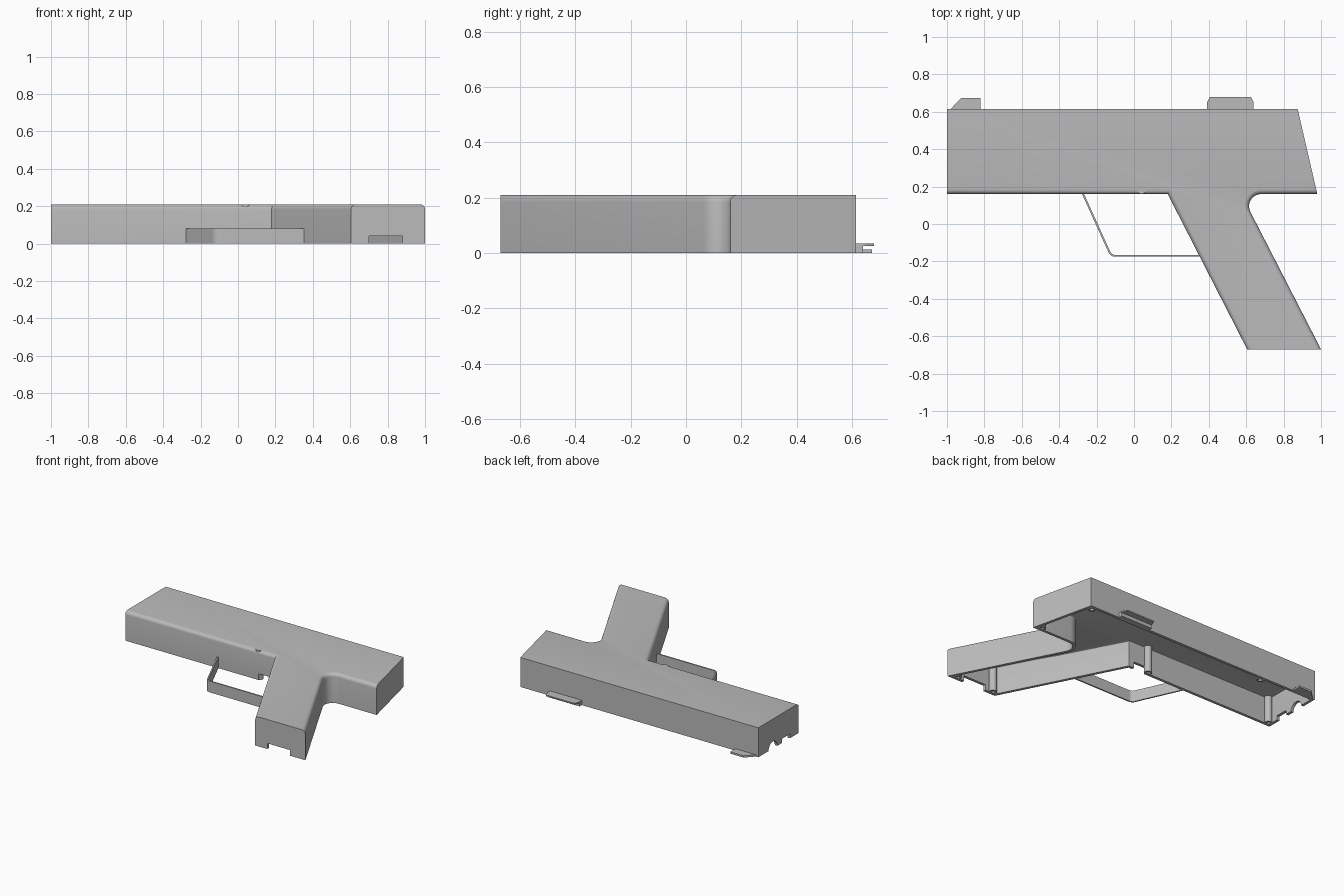
import bpy, bmesh, math

cube = bpy.data.objects.get("Cube")
if cube:
    bpy.data.objects.remove(cube, do_unlink=True)

grey = bpy.data.materials.new("plain_grey")
grey.use_nodes = True
grey.diffuse_color = (0.5, 0.5, 0.5, 1)
grey.node_tree.nodes["Principled BSDF"].inputs["Base Color"].default_value = (0.5, 0.5, 0.5, 1)

HEIGHT = 0.21
WALL = 0.02
BASE_Y, TOP_Y, GRIP_Y = 0.16, 0.615, -0.67


def finish(bm, name, smooth=False):
    bmesh.ops.recalc_face_normals(bm, faces=bm.faces)
    mesh = bpy.data.meshes.new(name)
    bm.to_mesh(mesh)
    bm.free()
    obj = bpy.data.objects.new(name, mesh)
    bpy.context.collection.objects.link(obj)
    mesh.materials.append(grey)
    if smooth:
        activate(obj)
        bpy.ops.object.shade_smooth_by_angle(angle=math.radians(35))
    return obj


def activate(obj):
    bpy.ops.object.select_all(action='DESELECT')
    obj.select_set(True)
    bpy.context.view_layer.objects.active = obj


def prism(name, outline, z0, z1):
    """Extrude a flat outline between two heights."""
    bm = bmesh.new()
    face = bm.faces.new([bm.verts.new((x, y, z0)) for x, y in outline])
    geom = bmesh.ops.extrude_face_region(bm, geom=[face])["geom"]
    verts = [g for g in geom if isinstance(g, bmesh.types.BMVert)]
    bmesh.ops.translate(bm, verts=verts, vec=(0, 0, z1 - z0))
    return finish(bm, name)


def block(name, x0, x1, y0, y1, z0, z1):
    return prism(name, [(x0, y0), (x1, y0), (x1, y1), (x0, y1)], z0, z1)


def arc(cx, cy, r, start, end, steps):
    angles = [math.radians(start + (end - start) * i / steps) for i in range(steps + 1)]
    return [(cx + r * math.cos(a), cy + r * math.sin(a)) for a in angles]


# Hollow half shell: body and grip in one outline, open underneath
outline = [(-1, TOP_Y), (0.875, TOP_Y), (0.98, BASE_Y)]
outline += arc(0.68, 0.095, 0.065, 90, 207, 10)
outline += [(1, GRIP_Y), (0.605, GRIP_Y), (0.18, BASE_Y), (-1, BASE_Y)]

bm = bmesh.new()
roof = bm.faces.new([bm.verts.new((x, y, HEIGHT)) for x, y in outline])
rim = list(roof.edges)
geom = bmesh.ops.extrude_edge_only(bm, edges=rim)["geom"]
low = [g for g in geom if isinstance(g, bmesh.types.BMVert)]
bmesh.ops.translate(bm, verts=low, vec=(0, 0, -HEIGHT))


def rounded(edge):
    a, b = [v.co for v in edge.verts]
    on_end = abs(a.y - GRIP_Y) + abs(b.y - GRIP_Y) < 0.01
    return max(a.y, b.y) < BASE_Y + 0.01 and not on_end


bmesh.ops.bevel(bm, geom=[e for e in rim if rounded(e)], offset=0.025,
                segments=5, profile=0.5, affect='EDGES')
shell = finish(bm, "half_shell")
activate(shell)
if max(shell.data.polygons, key=lambda p: p.area).normal.z < 0:
    shell.data.flip_normals()
solid = shell.modifiers.new("wall", 'SOLIDIFY')
solid.thickness = WALL
solid.offset = -1
solid.use_even_offset = True
bpy.ops.object.modifier_apply(modifier="wall")

# Notches in the rim: grip end, trigger slot and muzzle
cutters = [
    block("grip_cutter", 0.70, 0.88, -0.72, -0.64, -0.05, 0.04),
    block("trigger_cutter", 0.05, 0.15, 0.12, 0.185, -0.05, 0.045),
    block("muzzle_cutter", -1.05, -0.96, 0.26, 0.35, -0.05, 0.03),
]
bm = bmesh.new()
bmesh.ops.create_cone(bm, cap_ends=True, segments=24, radius1=0.05, radius2=0.05, depth=0.1)
bore = finish(bm, "bore_cutter")
bore.rotation_euler.y = math.pi / 2
bore.location = (-1, 0.45, 0)
cutters.append(bore)
bpy.context.view_layer.update()
for cutter in cutters:
    cutter.hide_render = True
    activate(shell)
    cut = shell.modifiers.new("notch", 'BOOLEAN')
    cut.operation = 'DIFFERENCE'
    cut.solver = 'EXACT'
    cut.object = cutter
    bpy.ops.object.modifier_apply(modifier="notch")
    bpy.data.objects.remove(cutter, do_unlink=True)
bpy.ops.object.shade_smooth_by_angle(angle=math.radians(35))

# Screw bosses: posts with a blind hole in the lower end
bosses = [(0.84, 0.58), (0.93, 0.19), (0.645, -0.64), (0.94, -0.64),
          (0.04, 0.187), (-0.57, 0.58), (-0.965, 0.19)]
for i, (x, y) in enumerate(bosses):
    top = HEIGHT - 0.001 if x == 0.04 else HEIGHT - 0.012
    bm = bmesh.new()
    bmesh.ops.create_cone(bm, cap_ends=True, segments=20, radius1=0.026, radius2=0.026, depth=top)
    bmesh.ops.translate(bm, verts=bm.verts, vec=(x, y, top / 2))
    end = min(bm.faces, key=lambda f: f.calc_center_median().z)
    bmesh.ops.inset_region(bm, faces=[end], thickness=0.013)
    hole = bmesh.ops.extrude_face_region(bm, geom=[end])["geom"]
    bmesh.ops.translate(bm, verts=[g for g in hole if isinstance(g, bmesh.types.BMVert)],
                        vec=(0, 0, 0.12))
    if end.is_valid:
        bmesh.ops.delete(bm, geom=[end], context='FACES_ONLY')
    finish(bm, f"screw_boss_{i + 1}", smooth=True)

# Trigger guard: thin bent strip
outer = [(-0.28, BASE_Y + 0.005)] + arc(-0.1, -0.135, 0.04, 205, 270, 6) + [(0.36, -0.175)]
inner = [(-0.269, BASE_Y + 0.005)] + arc(-0.1, -0.135, 0.03, 205, 270, 6) + [(0.355, -0.165)]
prism("trigger_guard", outer + inner[::-1], 0, 0.08)

# Front sight
prism("front_sight", [(-0.985, 0.61), (-0.925, 0.673), (-0.82, 0.673), (-0.82, 0.61)], 0, 0.013)

# Rear sight: base rail with an overhanging plate
block("rear_sight_base", 0.39, 0.64, 0.61, 0.64, 0, 0.03)
prism("rear_sight_plate", [(0.39, 0.61), (0.39, 0.65), (0.405, 0.68),
                           (0.625, 0.68), (0.64, 0.65), (0.64, 0.61)], 0.025, 0.034)
